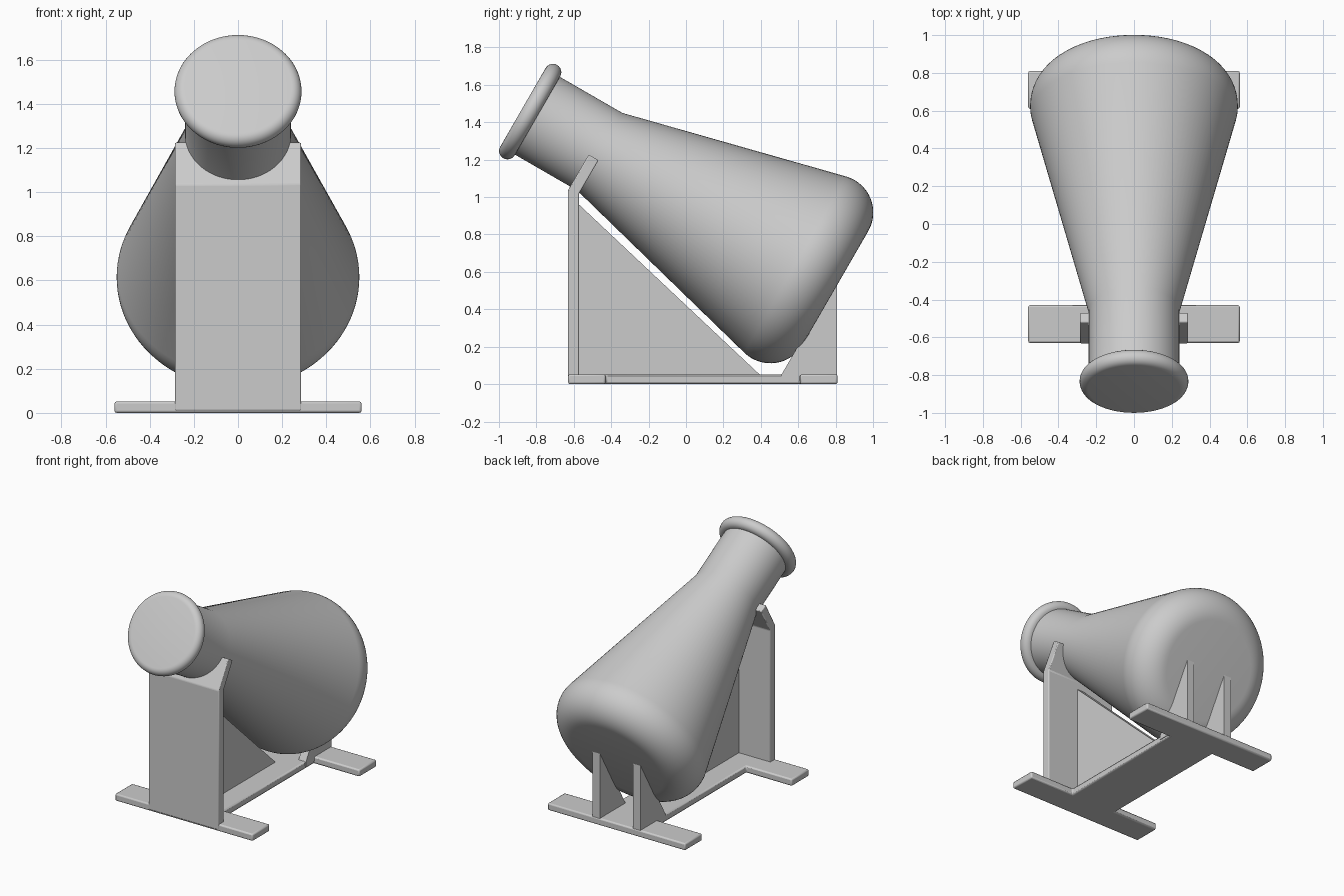
import bpy, bmesh, math
from mathutils import Vector

cube = bpy.data.objects.get("Cube")
if cube:
    bpy.data.objects.remove(cube, do_unlink=True)

grey = bpy.data.materials.new("light grey")
grey.use_nodes = True
grey.diffuse_color = (0.6, 0.6, 0.6, 1)
grey.node_tree.nodes["Principled BSDF"].inputs["Base Color"].default_value = (0.6, 0.6, 0.6, 1)


def finish(bm, name, bevel=0):
    bmesh.ops.recalc_face_normals(bm, faces=bm.faces)
    mesh = bpy.data.meshes.new(name)
    bm.to_mesh(mesh)
    bm.free()
    mesh.materials.append(grey)
    obj = bpy.data.objects.new(name, mesh)
    bpy.context.collection.objects.link(obj)
    if bevel:
        mod = obj.modifiers.new("soft edges", 'BEVEL')
        mod.width, mod.segments = bevel, 2
        mod.limit_method = 'ANGLE'
    bpy.ops.object.select_all(action='DESELECT')
    obj.select_set(True)
    bpy.context.view_layer.objects.active = obj
    bpy.ops.object.shade_smooth_by_angle(angle=math.radians(30))
    return obj


def prism(name, points, offset, bevel=0):
    """Extrude a flat outline along the offset vector."""
    bm = bmesh.new()
    face = bm.faces.new([bm.verts.new(p) for p in points])
    extruded = bmesh.ops.extrude_face_region(bm, geom=[face])["geom"]
    verts = [v for v in extruded if isinstance(v, bmesh.types.BMVert)]
    bmesh.ops.translate(bm, verts=verts, vec=Vector(offset))
    return finish(bm, name, bevel)


def side_panel(name, outline, x_min, x_max, bevel=0):
    return prism(name, [(x_min, y, z) for y, z in outline], (x_max - x_min, 0, 0), bevel)


def lathe(name, profile, sides=96):
    """Spin (radius, height) points around the tilted flask axis."""
    bm = bmesh.new()
    verts = [bm.verts.new((r, 0, h)) for r, h in profile]
    edges = [bm.edges.new(pair) for pair in zip(verts, verts[1:])]
    bmesh.ops.spin(bm, geom=verts + edges, cent=(0, 0, 0), axis=(0, 0, 1),
                   angle=math.tau, steps=sides)
    bmesh.ops.remove_doubles(bm, verts=bm.verts, dist=1e-4)
    obj = finish(bm, name)
    obj.location = (0, -0.833, 1.457)
    obj.rotation_euler.x = math.radians(-120)
    return obj


def arc(r, h, radius, start, end, steps=12):
    angles = [math.radians(start + (end - start) * i / steps) for i in range(steps + 1)]
    return [(r + radius * math.cos(a), h + radius * math.sin(a)) for a in angles]


# Flask: neck, cone, rounded shoulder and flat bottom
lathe("flask_body", [(0, 0), (0.24, 0), (0.24, 0.43)]
      + arc(0.35, 1.685, 0.2, -14, 90, 16) + [(0, 1.885)])

# Closed mouth with a rounded rim
lathe("flask_lip", [(0, -0.045)] + arc(0.243, 0, 0.045, -90, 90) + [(0, 0.045)])

# Base: two cross feet joined by a spine
half = [(0.56, -0.63), (0.56, -0.43), (0.19, -0.43), (0.19, 0.61), (0.56, 0.61), (0.56, 0.81)]
outline = half + [(-x, y) for x, y in reversed(half)]
prism("base", [(x, y, 0) for x, y in outline], (0, 0, 0.052), 0.01)

# Front post with its top leaning back under the neck
side_panel("front_post", [(-0.632, 0.01), (-0.632, 1.035), (-0.52, 1.227), (-0.468, 1.197),
                          (-0.572, 1.018), (-0.572, 0.01)], -0.286, 0.286, 0.006)

# Central gusset behind the post
side_panel("gusset", [(-0.6, 0.02), (-0.6, 0.985), (-0.572, 0.96), (0.395, 0.05), (0.395, 0.02)],
           -0.03, 0.03)

# Pair of wedges holding the flask bottom
for side, x in (("left", 0.165), ("right", -0.165)):
    side_panel(side + "_rear_wedge", [(0.51, 0.02), (0.51, 0.05), (0.795, 0.54), (0.806, 0.53),
                                      (0.806, 0.02)], x - 0.03, x + 0.03)
